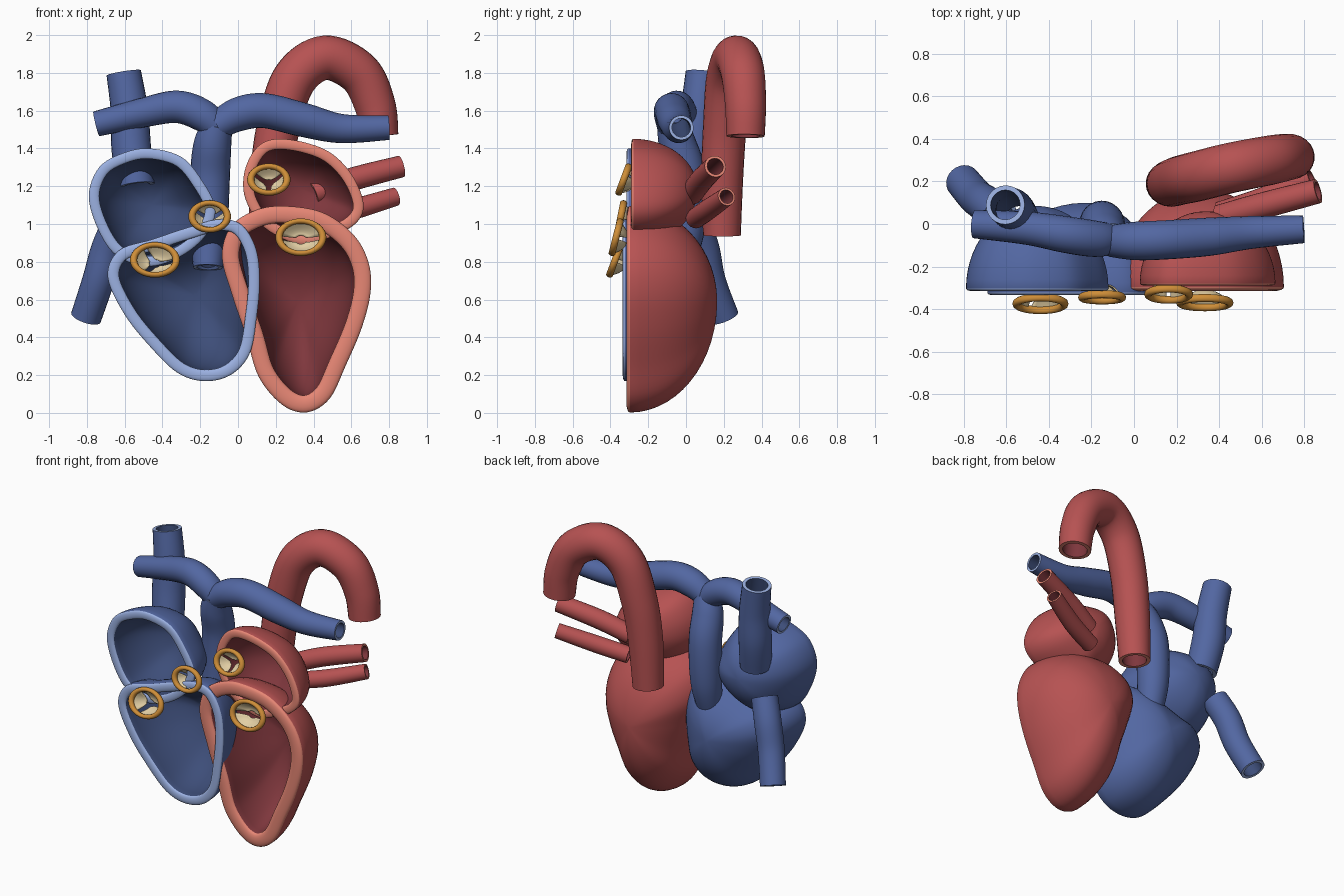
import bpy, bmesh
from math import sin, cos, pi, asin, radians
from mathutils import Vector

if "Cube" in bpy.data.objects:
    bpy.data.objects.remove(bpy.data.objects["Cube"])


def material(name, rgb):
    m = bpy.data.materials.new(name)
    m.use_nodes = True
    m.diffuse_color = (*rgb, 1)
    m.node_tree.nodes["Principled BSDF"].inputs["Base Color"].default_value = (*rgb, 1)
    return m


# outer, cut rim and lining colours for each side of the heart
RED = [material("red wall", (.47, .085, .085)), material("salmon rim", (.81, .245, .18)),
       material("dark red lining", (.21, .038, .046))]
BLUE = [material("blue wall", (.085, .135, .36)), material("light blue rim", (.33, .44, .76)),
        material("dark blue lining", (.047, .075, .19))]
GOLD = material("gold", (.62, .27, .04))
CREAM = material("cream", (.76, .62, .37))


def spline(pts, steps, closed=False):
    """Catmull-Rom samples through points of any dimension."""
    n = len(pts)
    get = lambda i: Vector(pts[i % n] if closed else pts[max(0, min(n - 1, i))])
    out = []
    for i in range(n if closed else n - 1):
        a, b, c, d = (get(i + k) for k in (-1, 0, 1, 2))
        for s in range(steps):
            t = s / steps
            out.append(b + (c - a) * (t / 2) + (a * 2 - b * 5 + c * 4 - d) * (t * t / 2)
                       + (b * 3 - a - c * 3 + d) * (t ** 3 / 2))
    return out if closed else out + [get(n - 1)]


def loft(name, rows, mats, slots=None, ring=True, loop=False, caps=False):
    """Skin a list of point rows; slots gives the material of each band."""
    bm = bmesh.new()
    grid = [[bm.verts.new(p) for p in row] for row in rows]
    n, m = len(grid), len(grid[0])
    for i in range(n if loop else n - 1):
        for j in range(m if ring else m - 1):
            a, b, k = grid[i], grid[(i + 1) % n], (j + 1) % m
            f = bm.faces.new((a[j], a[k], b[k], b[j]))
            f.material_index = slots[i] if slots else 0
    if caps:
        bm.faces.new(grid[0]).material_index = slots[0]
        bm.faces.new(grid[-1]).material_index = slots[-1]
    bmesh.ops.recalc_face_normals(bm, faces=bm.faces)
    mesh = bpy.data.meshes.new(name)
    bm.to_mesh(mesh)
    bm.free()
    ob = bpy.data.objects.new(name, mesh)
    bpy.context.collection.objects.link(ob)
    for mat in mats:
        mesh.materials.append(mat)
    bpy.ops.object.select_all(action='DESELECT')
    ob.select_set(True)
    bpy.context.view_layer.objects.active = ob
    bpy.ops.object.shade_smooth_by_angle(angle=radians(50))
    return ob


def chamber(name, outline, front, back, wall, mats):
    """Half shell: domed outside, gently rounded cut rim, domed lining."""
    edge = spline(outline, 6, True)
    n = len(edge)
    mid = sum(edge, Vector((0, 0))) / n
    # the outline runs clockwise, so the inward normal is to the right
    normals = []
    for i in range(n):
        t = (edge[(i + 1) % n] - edge[i - 1]).normalized()
        normals.append(Vector((t.y, -t.x)))
    bulge = wall * .2
    y0 = front + bulge

    def row(inset, scale, y):
        pts = [mid + (p + q * inset - mid) * scale for p, q in zip(edge, normals)]
        return [(p.x, y, p.y) for p in pts]

    steps, rim = 14, 8
    angles = [pi / 2 * (i + .4) / (steps + .4) for i in range(steps)]
    rows = [row(0, sin(a), y0 + (back - y0) * cos(a)) for a in angles]
    rows += [row(wall / 2 * (1 - cos(pi * i / rim)), 1, y0 - bulge * sin(pi * i / rim))
             for i in range(rim + 1)]
    rows += [row(wall, sin(a), y0 + (back - wall * .7 - y0) * cos(a)) for a in reversed(angles)]
    slots = [0] * steps + [1] * rim + [2] * steps
    loft(name, rows, mats, slots, caps=True)


def vessel(name, path, mats, sides=24):
    """Hollow tube; each path point is x, y, z, radius."""
    pts = spline(path, 8)
    n = len(pts)
    outer, inner, side = [], [], None
    for i, p in enumerate(pts):
        t = (pts[min(i + 1, n - 1)] - pts[max(i - 1, 0)]).to_3d().normalized()
        side = side or t.orthogonal()
        side = (side - t * side.dot(t)).normalized()
        up = t.cross(side)
        for rows, r in ((outer, p[3]), (inner, p[3] * .76)):
            rows.append([p.to_3d() + (side * cos(a) + up * sin(a)) * r
                         for a in (2 * pi * k / sides for k in range(sides))])
    slots = [0] * (n - 1) + [1] + [2] * (n - 1) + [1]
    loft(name, outer + inner[::-1], mats, slots, loop=True)


def valve(name, centre, rx, rz, tilt, leaflets, start):
    """Elliptical ring with funnel-shaped leaflets behind it."""
    c, tube = Vector(centre), .019
    up, deep = Vector((0, sin(tilt), cos(tilt))), Vector((0, cos(tilt), -sin(tilt)))

    def at(a, rho, d):
        return c + Vector((rx * rho * cos(a), 0, 0)) + up * (rz * rho * sin(a)) + deep * d

    rows = [[at(2 * pi * i / 40, 1 + tube * cos(b) / rx, tube * sin(b))
             for b in (2 * pi * j / 10 for j in range(10))] for i in range(40)]
    loft(name + "_ring", rows, [GOLD], loop=True)
    for k in range(leaflets):
        mid = start + 2 * pi * k / leaflets
        rows = []
        for i in range(7):
            rho = 1 - .74 * i / 6
            half = pi / leaflets - asin(.17 / rho * (1 - .5 * rho))
            rows.append([at(mid + half * (j / 5 - 1), rho, .055 * sin(pi / 2 * i / 6))
                         for j in range(11)])
        leaf = loft(f"{name}_leaflet_{k + 1}", rows, [CREAM], ring=False)
        leaf.modifiers.new("thickness", 'SOLIDIFY').thickness = .006


# chambers, outlines clockwise as x, z
chamber("left_ventricle", [(.25, 1.095), (.45, 1.06), (.61, .945), (.69, .8), (.702, .64), (.655, .45),
                           (.57, .25), (.485, .075), (.365, .003), (.235, .042), (.11, .19), (.045, .4),
                           (-.03, .62), (-.085, .83), (-.035, .99), (.1, 1.075)], -.315, .165, .09, RED)
chamber("left_atrium", [(.2, 1.45), (.36, 1.43), (.5, 1.37), (.61, 1.25), (.665, 1.1), (.62, 1),
                        (.48, .925), (.33, .89), (.14, .98), (.04, 1.13), (.035, 1.28), (.1, 1.405)],
        -.29, .06, .055, RED)
chamber("right_ventricle", [(-.1, 1.025), (.02, .995), (.095, .87), (.115, .7), (.098, .5), (.06, .31),
                            (-.04, .2), (-.18, .168), (-.32, .212), (-.46, .345), (-.6, .52),
                            (-.69, .72), (-.63, .86), (-.45, .92), (-.27, .98)], -.335, .1, .06, BLUE)
chamber("right_atrium", [(-.47, 1.4), (-.3, 1.355), (-.19, 1.23), (-.12, 1.08), (-.17, .94),
                         (-.3, .83), (-.47, .775), (-.64, .83), (-.74, .97), (-.79, 1.15),
                         (-.735, 1.3), (-.61, 1.375)], -.315, .085, .055, BLUE)

# great vessels
vessel("aorta", [(.155, .19, .94, .1), (.175, .192, 1.25, .111), (.215, .205, 1.52, .115),
                 (.3, .225, 1.77, .118), (.46, .265, 1.88, .118), (.64, .3, 1.8, .116),
                 (.725, .315, 1.63, .109), (.748, .315, 1.465, .102)], RED)
vessel("upper_pulmonary_vein", [(.4, .03, 1.16, .06), (.6, .085, 1.235, .062), (.865, .155, 1.305, .058)], RED)
vessel("lower_pulmonary_vein", [(.4, .05, 1.03, .054), (.6, .115, 1.075, .055), (.835, .215, 1.145, .049)], RED)
vessel("superior_vena_cava", [(-.54, .01, 1.2, .1), (-.565, .05, 1.4, .105), (-.575, .07, 1.6, .099),
                              (-.605, .09, 1.80, .092)], BLUE)
vessel("inferior_vena_cava", [(-.63, .04, 1.01, .085), (-.69, .09, .87, .087), (-.74, .125, .7, .085),
                              (-.805, .2, .505, .082)], BLUE)
vessel("pulmonary_trunk", [(-.16, -.04, .77, .078), (-.155, 0, .98, .1), (-.148, 0, 1.25, .105),
                           (-.135, -.045, 1.42, .1), (-.105, -.075, 1.53, .08)], BLUE)
vessel("right_pulmonary_artery", [(-.75, 0, 1.53, .067), (-.5, -.02, 1.59, .078), (-.32, -.05, 1.62, .086),
                                  (-.18, -.07, 1.57, .085), (-.1, -.07, 1.49, .07)], BLUE)
vessel("left_pulmonary_artery", [(-.11, -.08, 1.52, .075), (0, -.08, 1.58, .09), (.14, -.075, 1.6, .092),
                                 (.35, -.06, 1.55, .09), (.55, -.04, 1.505, .077), (.798, -.025, 1.51, .065)], BLUE)

# valves
valve("tricuspid_valve", (-.44, -.375, .81), .113, .085, .36, 3, pi / 3)
valve("pulmonary_valve", (-.15, -.345, 1.04), .094, .073, .2, 3, pi / 2)
valve("mitral_valve", (.333, -.37, .93), .116, .088, .25, 2, pi / 2)
valve("aortic_valve", (.163, -.33, 1.235), .096, .075, .36, 3, pi / 2)
